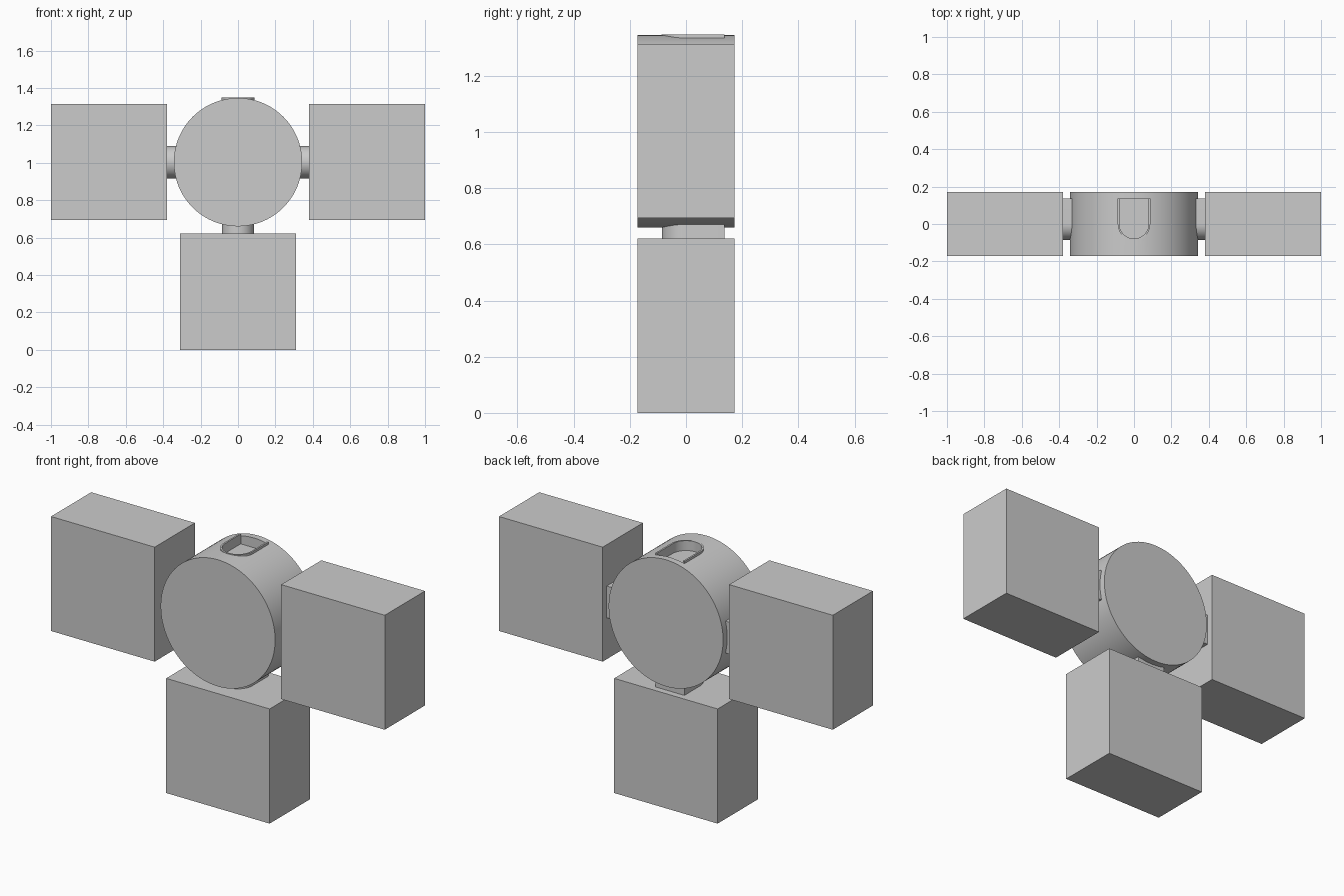
import bpy, bmesh
from math import pi, cos, sin
from mathutils import Matrix, Vector

if "Cube" in bpy.data.objects:
    bpy.data.objects.remove(bpy.data.objects["Cube"])

CZ, R, HALF = 1.003, 0.343, 0.172     # drum centre height, radius, half depth
BACK = 0.137                          # flat end of the U-shaped tongues
HUB = Matrix.Translation((0, 0, CZ))


def prism(name, pts, z0, z1, matrix, smooth=True):
    """Extrude a flat outline from z0 to z1, then place it."""
    bm = bmesh.new()
    face = bm.faces.new([bm.verts.new((x, y, z0)) for x, y in pts])
    ext = bmesh.ops.extrude_face_region(bm, geom=[face])
    bmesh.ops.translate(bm, vec=(0, 0, z1 - z0),
                        verts=[v for v in ext["geom"] if isinstance(v, bmesh.types.BMVert)])
    bm.transform(matrix)
    bmesh.ops.recalc_face_normals(bm, faces=bm.faces)
    mesh = bpy.data.meshes.new(name)
    bm.to_mesh(mesh)
    bm.free()
    ob = bpy.data.objects.new(name, mesh)
    bpy.context.collection.objects.link(ob)
    if smooth:
        smooth_by_angle(ob)
    return ob


def smooth_by_angle(ob):
    bpy.ops.object.select_all(action='DESELECT')
    ob.select_set(True)
    bpy.context.view_layer.objects.active = ob
    bpy.ops.object.shade_smooth_by_angle(angle=pi / 6)


def u_shape(r, back=BACK, n=24):
    """U outline: round towards the front, flat at the back."""
    arc = [(r * cos(pi + pi * i / n), r * sin(pi + pi * i / n)) for i in range(n + 1)]
    return [(-r, back)] + arc + [(r, back)]


# Central drum, axis along y
circle = [(R * cos(2 * pi * i / 96), R * sin(2 * pi * i / 96)) for i in range(96)]
drum = prism("drum", circle, -HALF, HALF, HUB @ Matrix.Rotation(pi / 2, 4, 'X'))

# Open socket cut in the top of the drum
cutter = prism("socket_cutter", u_shape(0.08), 0.29, 0.45, HUB, smooth=False)
cutter.hide_render = True
cut = drum.modifiers.new("socket", 'BOOLEAN')
cut.operation, cut.solver, cut.object = 'DIFFERENCE', 'EXACT', cutter
bpy.context.view_layer.objects.active = drum
bpy.ops.object.modifier_apply(modifier="socket")
bpy.data.objects.remove(cutter)
smooth_by_angle(drum)

# Thin raised lip around the socket
prism("socket_lip", u_shape(0.087) + u_shape(0.078)[::-1], 0.292, 0.3445, HUB)

# Three blocks around the drum, each with a U-shaped tongue
W = 0.31
square = [(-W, -HALF), (W, -HALF), (W, HALF), (-W, HALF)]
for side, angle in (("left", -pi / 2), ("right", pi / 2), ("bottom", pi)):
    # rotate about y, mirroring the bottom so tongues keep their round end in front
    place = HUB @ Matrix.Rotation(angle, 4, 'Y')
    far = CZ if side == "bottom" else 1.0
    prism(side + "_block", square, far - 0.621, far, place, smooth=False)
    prism(side + "_tongue", u_shape(0.086), 0.30, far - 0.621 + 0.01, place)
